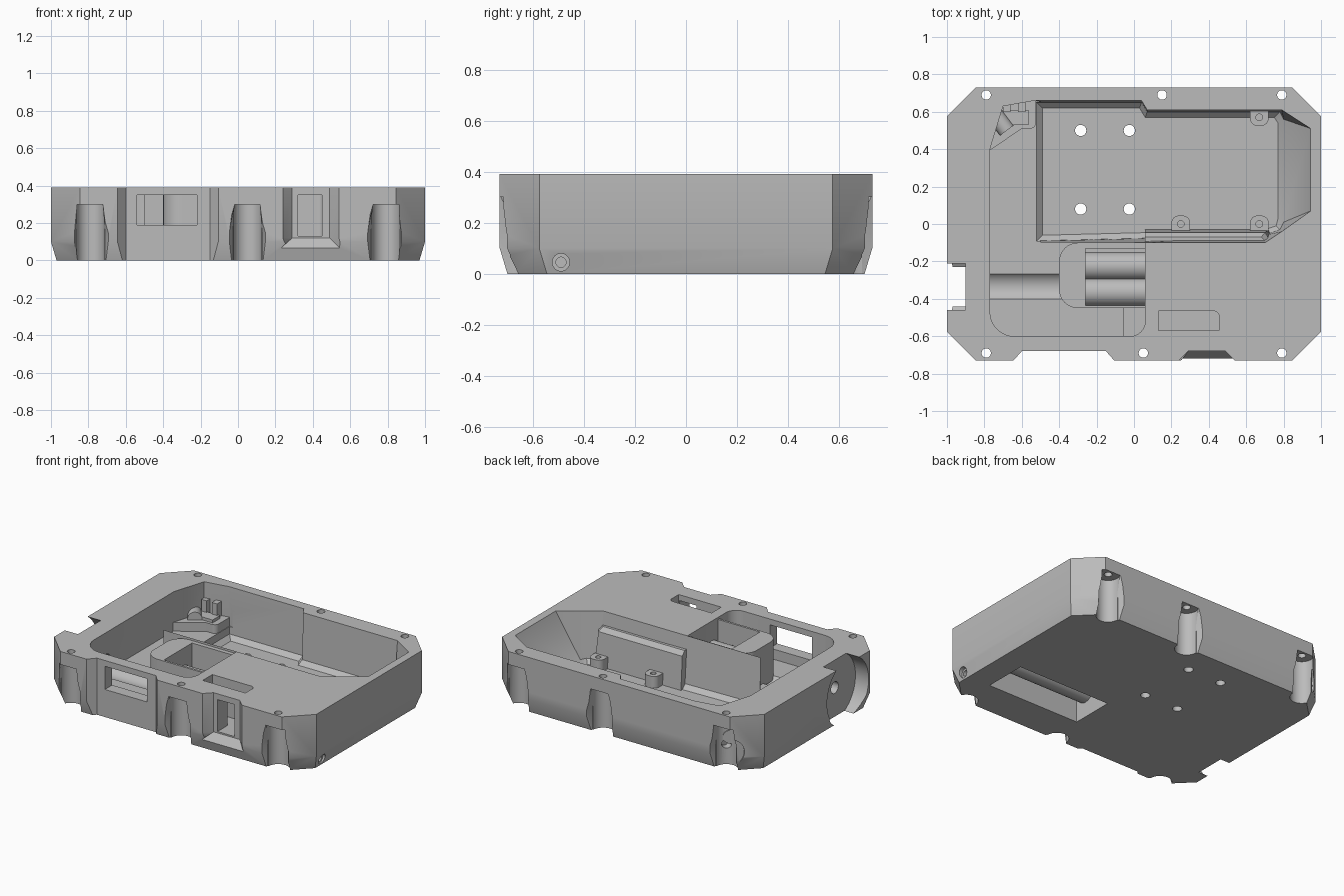
import bpy, bmesh, math
from mathutils import Vector

if "Cube" in bpy.data.objects:
    bpy.data.objects.remove(bpy.data.objects["Cube"], do_unlink=True)

grey = bpy.data.materials.new("plain grey")
grey.use_nodes = True
grey.diffuse_color = (0.5, 0.5, 0.5, 1)
grey.node_tree.nodes["Principled BSDF"].inputs["Base Color"].default_value = (0.5, 0.5, 0.5, 1)

TOP = 0.39


def finish(name, bm):
    bmesh.ops.recalc_face_normals(bm, faces=bm.faces)
    mesh = bpy.data.meshes.new(name)
    bm.to_mesh(mesh)
    bm.free()
    mesh.materials.append(grey)
    ob = bpy.data.objects.new(name, mesh)
    bpy.context.collection.objects.link(ob)
    return ob


def loft(name, *rings):
    """Closed solid through rings given as (z, [(x, y), ...])."""
    bm = bmesh.new()
    loops = [[bm.verts.new((x, y, z)) for x, y in pts] for z, pts in rings]
    n = len(loops[0])
    for a, b in zip(loops, loops[1:]):
        for i in range(n):
            j = (i + 1) % n
            bm.faces.new((a[i], a[j], b[j], b[i]))
    bm.faces.new(loops[0])
    bm.faces.new(loops[-1])
    return finish(name, bm)


def prism(name, pts, z0, z1):
    return loft(name, (z0, pts), (z1, pts))


def box(name, x0, x1, y0, y1, z0, z1):
    return prism(name, [(x0, y0), (x1, y0), (x1, y1), (x0, y1)], z0, z1)


def rod(name, a, b, r, r2=None):
    """Cylinder or cone from point a to point b."""
    a, b = Vector(a), Vector(b)
    bm = bmesh.new()
    bmesh.ops.create_cone(bm, cap_ends=True, segments=32, radius1=r,
                          radius2=r if r2 is None else r2, depth=(b - a).length)
    turn = (b - a).to_track_quat('Z', 'Y').to_matrix().to_4x4()
    turn.translation = (a + b) / 2
    bmesh.ops.transform(bm, matrix=turn, verts=bm.verts)
    return finish(name, bm)


def rounded(pts):
    """Outline from (x, y, radius) corners."""
    out = []
    for i, (x, y, r) in enumerate(pts):
        p = Vector((x, y))
        if r == 0:
            out.append((x, y))
            continue
        a = p + (Vector(pts[i - 1][:2]) - p).normalized() * r
        b = p + (Vector(pts[(i + 1) % len(pts)][:2]) - p).normalized() * r
        for k in range(9):
            t = math.radians(90 * k / 8)
            out.append(tuple(p + (a - p) * (1 - math.sin(t)) + (b - p) * (1 - math.cos(t))))
    return out


def cut(target, *cutters):
    for c in cutters:
        c.hide_render = True
        mod = target.modifiers.new("cut", 'BOOLEAN')
        mod.operation = 'DIFFERENCE'
        mod.solver = 'EXACT'
        mod.object = c
        bpy.context.view_layer.objects.active = target
        bpy.ops.object.modifier_apply(modifier=mod.name)
        bpy.data.objects.remove(c, do_unlink=True)


def smooth(ob):
    bpy.ops.object.select_all(action='DESELECT')
    ob.select_set(True)
    bpy.context.view_layer.objects.active = ob
    bpy.ops.object.shade_smooth_by_angle(angle=math.radians(25))


def outline(d):
    x, y, c = 1 - d, 0.73 - d, 0.155
    return [(-x + c, -y), (x - c, -y), (x, -y + c), (x, y - c),
            (x - c, y), (-x + c, y), (-x, y - c), (-x, -y + c)]


# Outer shell with a tapered foot
shell = loft("case_shell", (0, outline(0.03)), (0.1, outline(0)), (TOP, outline(0)))

# Deep main bay with a sloping right end
deep_top = [(-.53, -.1), (.7, -.1), (.79, -.04), (.945, .07), (.945, .51),
            (.79, .61), (.07, .61), (.04, .66), (-.53, .66)]
deep_low = [(-.52, -.09), (.7, -.06), (.78, -.03), (.8, .01), (.8, .56),
            (.78, .6), (.07, .6), (.04, .65), (-.52, .65)]
deep_floor = [(-.49, -.06), (.7, -.03), (.76, -.01), (.77, .03), (.77, .54),
              (.75, .57), (.06, .57), (.03, .62), (-.49, .62)]
cut(shell,
    loft("bay", (.04, deep_floor), (.07, deep_low), (TOP, deep_top), (.5, deep_top)),
    prism("shelf", rounded([(-.77, .4, 0), (-.7, .63, 0), (-.53, .66, 0), (-.5, .655, 0),
                            (-.5, -.1, 0), (.06, -.1, 0), (.06, -.6, .08),
                            (-.77, -.6, .13)]), .12, .5))

# Screw holes and relief grooves on the long sides
for x, y in [(-.79, -.69), (.05, -.69), (.79, -.69), (-.79, .69), (.15, .69), (.79, .69)]:
    s = 1 if y > 0 else -1
    flare = [(x - .08, y), (x + .08, y), (x + .125, s * .8), (x - .125, s * .8)]
    narrow = [(x - .06, y), (x + .06, y), (x + .08, s * .8), (x - .08, s * .8)]
    cut(shell, rod("groove", (x, y, -.1), (x, y, .3), .075),
        loft("flare", (-.1, flare), (.15, flare), (.3, narrow)),
        rod("screw", (x, y, .2), (x, y, .5), .025))

# Front recesses, window, chute and deck slot
cut(shell,
    prism("front_recess", [(-.60, -.68), (-.15, -.68), (-.07, -.77), (-.68, -.77)], -.1, .5),
    box("window", -.54, -.22, -.75, -.58, .19, .35),
    loft("chute_recess", (.04, [(.2, -.74), (.57, -.74), (.57, -.8), (.2, -.8)]),
         (.12, [(.29, -.68), (.49, -.68), (.57, -.76), (.21, -.76)]),
         (.5, [(.29, -.68), (.49, -.68), (.57, -.76), (.21, -.76)])),
    box("chute", .32, .45, -.75, -.55, .13, .35),
    prism("slot", rounded([(.13, -.57, 0), (.455, -.57, 0), (.455, -.465, .03),
                           (.13, -.465, 0)]), .13, .5))

# Side openings and the corner passage
cut(shell,
    rod("side_scoop", (-1.1, -.335, .2), (-.9, -.335, .2), .227),
    rod("side_hole", (-1, -.335, .2), (-.7, -.335, .2), .04),
    rod("shelf_trough", (-.77, -.335, .18), (-.38, -.335, .18), .09),
    rod("corner_passage", (-.98, .86, .14), (-.84, .72, .14), .09),
    rod("corner_hole", (-.9, .78, .14), (-.66, .54, .14), .03),
    rod("pin_hole", (.8, -.49, .045), (1.1, -.49, .045), .02),
    rod("pin_sink", (.965, -.49, .045), (1.1, -.49, .045), .034))

# Compartment open at the underside
cut(shell, box("lower_bay", .09, .8, -.45, -.15, -.1, .3))

# Mounting holes through the floor
for x in (-.285, -.025):
    for y in (.08, .5):
        cut(shell, rod("mount", (x, y, -.1), (x, y, .2), .03))
smooth(shell)

# Raised cradle block beside the deck
block = prism("cradle_block", rounded([(-.4, -.45, .1), (.07, -.45, 0), (.07, -.1, 0),
                                      (-.4, -.1, .1)]), .1, .375)
cut(block, box("cradle", -.26, .06, -.435, -.13, .13, .5))
smooth(block)

# Long ribs through the cradle and the lower compartment
for i, y in enumerate((-.225, -.365)):
    smooth(rod(f"cradle_rib_{i + 1}", (-.265, y, .18), (.81, y, .18), .075))
box("front_ledge", -.055, .065, -.605, -.44, .11, .2)

# Stepped wall of the main bay
step = loft("bay_step", (.035, [(.06, -.11), (.76, -.11), (.72, -.03), (.06, -.03)]),
            (.27, [(.06, -.11), (.74, -.11), (.7, -.045), (.06, -.045)]),
            (.3, [(.06, -.11), (.72, -.11), (.68, -.07), (.06, -.07)]))

# Small bosses with screw holes
for i, (x, y, s) in enumerate([(.25, 0, -1), (.67, 0, -1), (.67, .57, 1)]):
    corners = [(x - .05, y + s * .06, 0), (x + .05, y + s * .06, 0),
               (x + .05, y - s * .045, .04), (x - .05, y - s * .045, .04)]
    boss = prism(f"boss_{i + 1}", rounded(corners), .035, .12)
    cut(boss, rod("hole", (x, y, .06), (x, y, .2), .018))
    smooth(boss)

# Connector stand in the rear corner
prism("corner_stand", rounded([(-.775, .39, 0), (-.6, .51, 0), (-.525, .51, .03),
                               (-.525, .67, 0), (-.7, .64, 0)]), .11, .18)
box("connector_base", -.72, -.565, .53, .61, .17, .2)
for i, x in enumerate((-.68, -.6)):
    box(f"connector_post_{i + 1}", x - .02, x + .02, .6, .65, .17, .28)
smooth(rod("cable_sleeve", (-.77, .62, .19), (-.68, .5, .19), .045))
